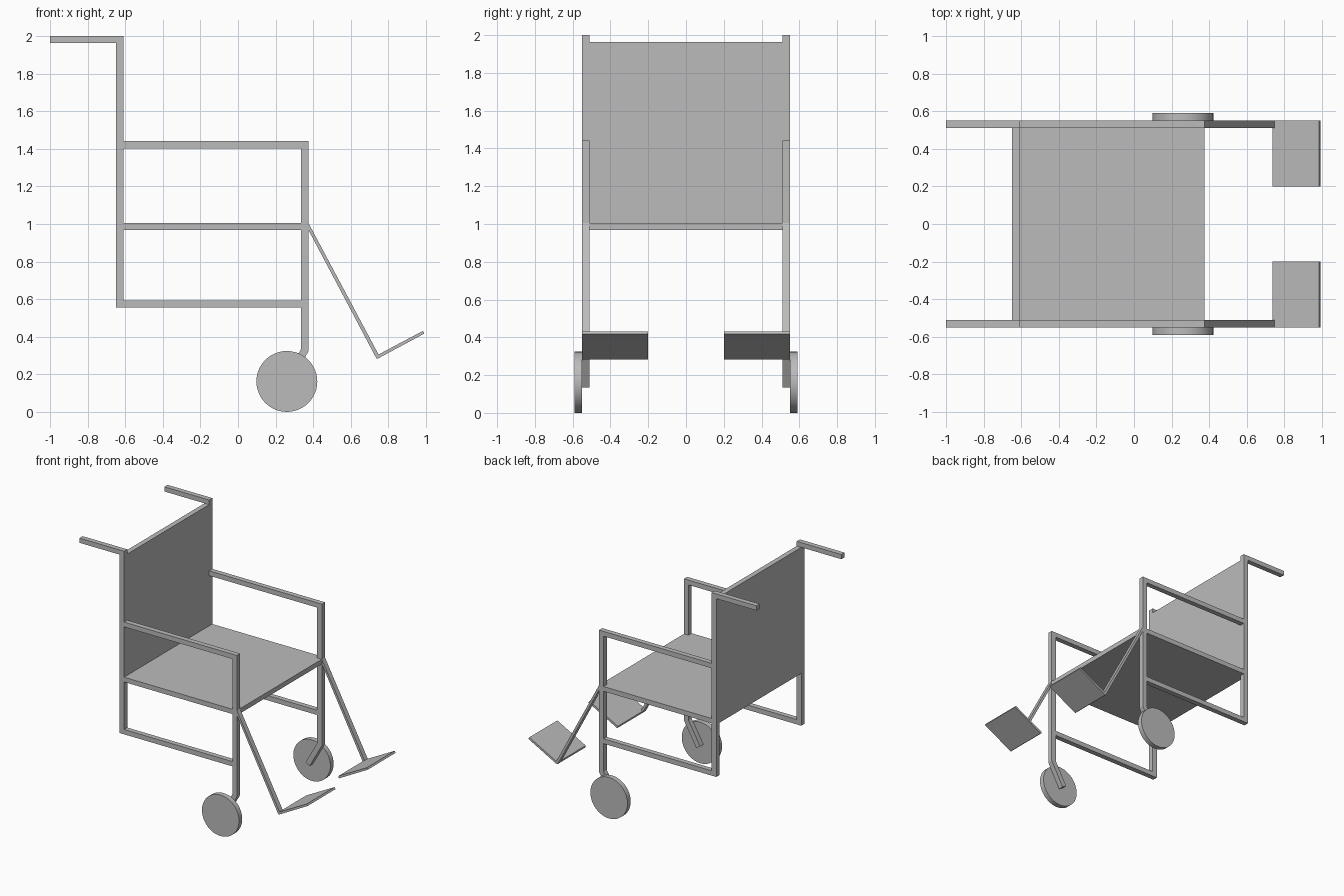
import bpy, bmesh
from mathutils import Matrix, Vector

cube = bpy.data.objects.get("Cube")
if cube:
    bpy.data.objects.remove(cube, do_unlink=True)

# Single colour
GREY = (0.5, 0.5, 0.5, 1)
grey = bpy.data.materials.new("plain_grey")
grey.diffuse_color = GREY
grey.use_nodes = True
grey.node_tree.nodes["Principled BSDF"].inputs["Base Color"].default_value = GREY

INNER, OUTER = 0.51, 0.55    # side frame thickness along y
TUBE = 0.04


def finish(name, bm, mirror):
    bmesh.ops.recalc_face_normals(bm, faces=bm.faces)
    mesh = bpy.data.meshes.new(name)
    bm.to_mesh(mesh)
    bm.free()
    mesh.materials.append(grey)
    obj = bpy.data.objects.new(name, mesh)
    bpy.context.collection.objects.link(obj)
    if mirror:
        mod = obj.modifiers.new("both_sides", 'MIRROR')
        mod.use_axis = (False, True, False)
    return obj


def plate(name, profile, y0=INNER, y1=OUTER, mirror=True):
    """Extrude an (x, z) profile from y0 to y1."""
    bm = bmesh.new()
    face = bm.faces.new([bm.verts.new((x, y0, z)) for x, z in profile])
    ext = bmesh.ops.extrude_face_region(bm, geom=[face])
    verts = [v for v in ext["geom"] if isinstance(v, bmesh.types.BMVert)]
    bmesh.ops.translate(bm, verts=verts, vec=(0, y1 - y0, 0))
    return finish(name, bm, mirror)


def box(name, x0, x1, z0, z1, **kw):
    return plate(name, [(x0, z0), (x1, z0), (x1, z1), (x0, z1)], **kw)


# Side frames: back post with push handle, rails and armrest
back, front = -0.61, 0.335
plate("back_post_and_handle", [(back - TUBE, 0.555), (back, 0.555), (back, 2.0),
                               (-1.0, 2.0), (-1.0, 1.963), (back - TUBE, 1.963)])
for name, z in (("lower_rail", 0.555), ("seat_rail", 0.968), ("armrest", 1.403)):
    box(name, back, front, z, z + 0.038)

# Front post, bent back at the foot to reach the wheel hub
plate("front_post_and_fork", [(front, 1.441), (front, 0.333), (0.233, 0.155),
                              (0.268, 0.135), (front + TUBE, 0.323),
                              (front + TUBE, 1.441)])

# Seat and backrest panels
box("seat", back, front + TUBE, 0.968, 1.006, y0=-INNER, y1=INNER, mirror=False)
box("backrest", back - TUBE, back, 0.968, 1.963, y0=-INNER, y1=INNER, mirror=False)

# Footrests: slanted strut and tilted plate
plate("footrest_strut", [(0.375, 0.968), (0.375, 1.005), (0.75, 0.302), (0.736, 0.286)])
plate("footplate", [(0.736, 0.286), (0.743, 0.283), (0.992, 0.417),
                    (0.984, 0.431), (0.736, 0.299)], y0=0.2)

# Wheels on the outer sides
RADIUS = 0.162
bm = bmesh.new()
hub = Matrix.Translation(Vector((0.26, OUTER + 0.02, RADIUS)))
bmesh.ops.create_cone(bm, cap_ends=True, segments=48, radius1=RADIUS, radius2=RADIUS,
                      depth=TUBE, matrix=hub @ Matrix.Rotation(1.5708, 4, 'X'))
wheel = finish("wheel", bm, True)
bpy.ops.object.select_all(action='DESELECT')
wheel.select_set(True)
bpy.context.view_layer.objects.active = wheel
bpy.ops.object.shade_smooth_by_angle()
